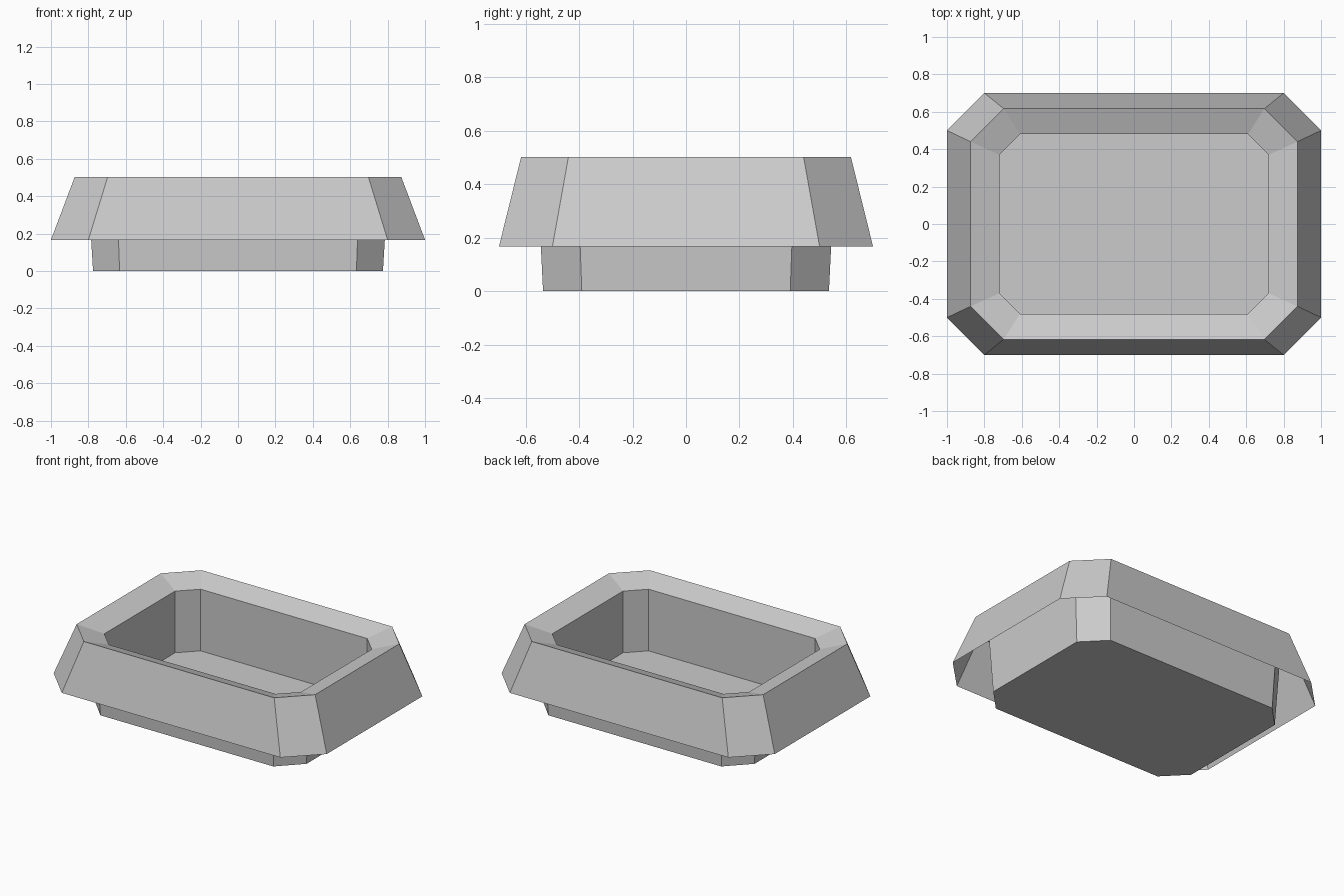
import bpy
import bmesh

cube = bpy.data.objects.get("Cube")
if cube:
    bpy.data.objects.remove(cube, do_unlink=True)

grey = bpy.data.materials.new("stone_grey")
grey.use_nodes = True
colour = (0.6, 0.6, 0.6, 1)
grey.diffuse_color = colour
grey.node_tree.nodes["Principled BSDF"].inputs["Base Color"].default_value = colour


def ring(bm, half_x, half_y, flat_x, flat_y, z):
    """Rectangle with cut corners, counter-clockwise from above."""
    points = [(half_x, -flat_y), (half_x, flat_y), (flat_x, half_y), (-flat_x, half_y)]
    points += [(-x, -y) for x, y in points]
    return [bm.verts.new((x, y, z)) for x, y in points]


def loft(name, sections, cap_first=False, cap_last=False):
    """Join cut-corner sections into one flat-faced shell."""
    bm = bmesh.new()
    rings = [ring(bm, *s) for s in sections]
    for a, b in zip(rings, rings[1:]):
        for i in range(len(a)):
            j = (i + 1) % len(a)
            bm.faces.new((a[i], a[j], b[j], b[i]))
    if cap_first:
        bm.faces.new(rings[0][::-1])
    if cap_last:
        bm.faces.new(rings[-1])
    mesh = bpy.data.meshes.new(name)
    bm.to_mesh(mesh)
    bm.free()
    mesh.materials.append(grey)
    obj = bpy.data.objects.new(name, mesh)
    bpy.context.collection.objects.link(obj)
    return obj


# Flared skirt, sloping rim, inner walls and basin floor
loft("rim_and_basin", [
    (1.0, 0.7, 0.8, 0.5, 0.167),
    (0.873, 0.617, 0.697, 0.44, 0.503),
    (0.72, 0.48, 0.61, 0.37, 0.453),
    (0.72, 0.48, 0.61, 0.37, 0.045),
], cap_last=True)

# Foot that rises inside the open skirt
loft("base", [
    (0.775, 0.535, 0.633, 0.39, 0.0),
    (0.803, 0.558, 0.65, 0.407, 0.47),
], cap_first=True)
